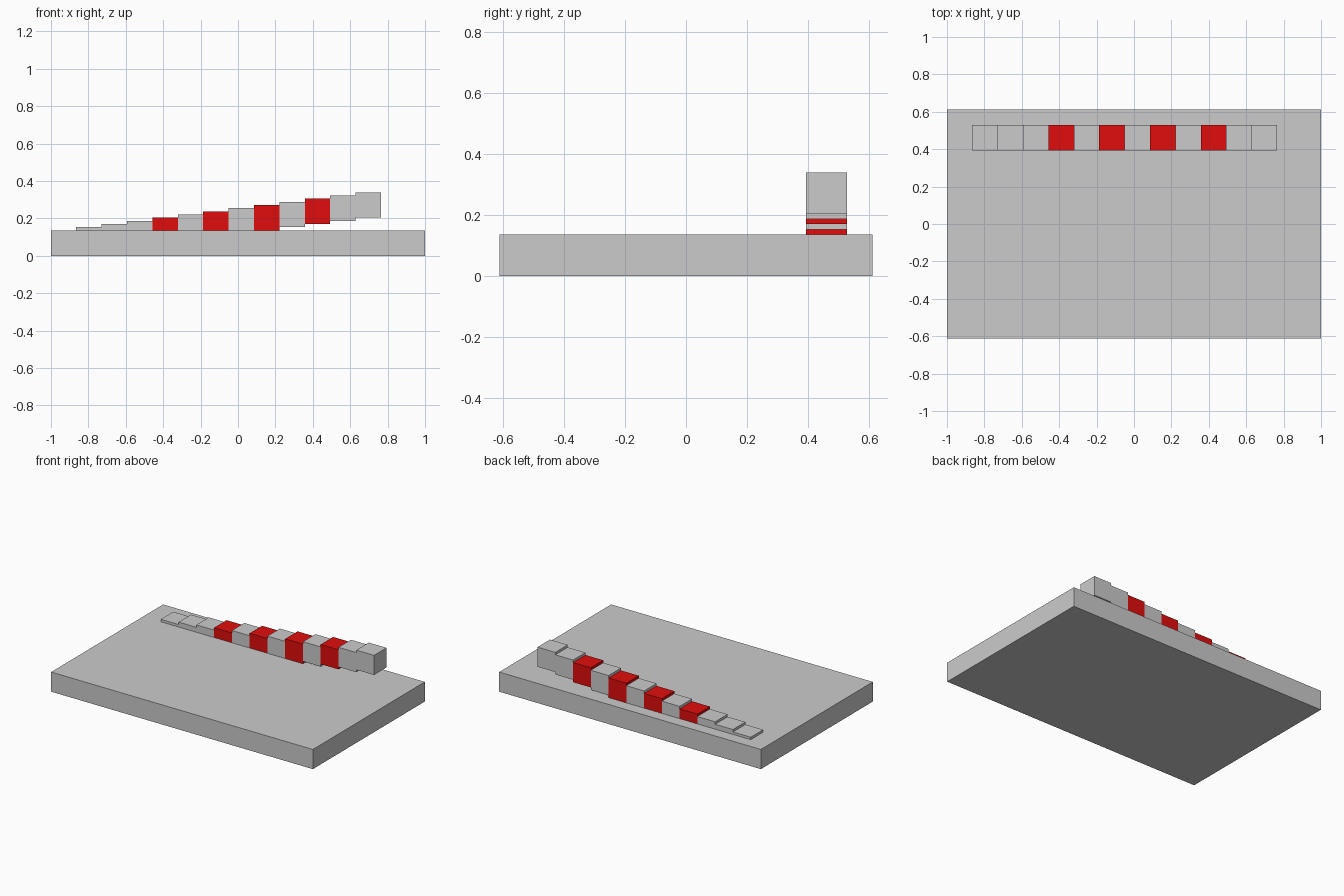
import bpy

if "Cube" in bpy.data.objects:
    bpy.data.objects.remove(bpy.data.objects["Cube"])

U = 0.1358          # edge length of one block
STEP = U / 8        # rise from one block to the next


def box(name, lo, hi, material=None):
    bpy.ops.mesh.primitive_cube_add(size=1, location=[(a + b) / 2 for a, b in zip(lo, hi)])
    ob = bpy.context.object
    ob.name = name
    ob.scale = [b - a for a, b in zip(lo, hi)]
    bpy.ops.object.transform_apply(location=False, rotation=False, scale=True)
    if material:
        ob.data.materials.append(material)
    return ob


red = bpy.data.materials.new("red")
red.diffuse_color = (0.75, 0.004, 0.004, 1)
red.use_nodes = True
red.node_tree.nodes["Principled BSDF"].inputs["Base Color"].default_value = red.diffuse_color

# Ground slab
box("base_slab", (-1, -4.5 * U, 0), (1, 4.5 * U, U))

# Rising row of cubes, the first ones sunk into the slab, every other middle one red
x0, y0 = -0.865, 0.393
for i in range(12):
    x, z = x0 + i * U, (i + 1) * STEP
    is_red = i in (3, 5, 7, 9)
    box(f"{'red' if is_red else 'grey'}_block_{i + 1}",
        (x, y0, z), (x + U, y0 + U, z + U), red if is_red else None)
